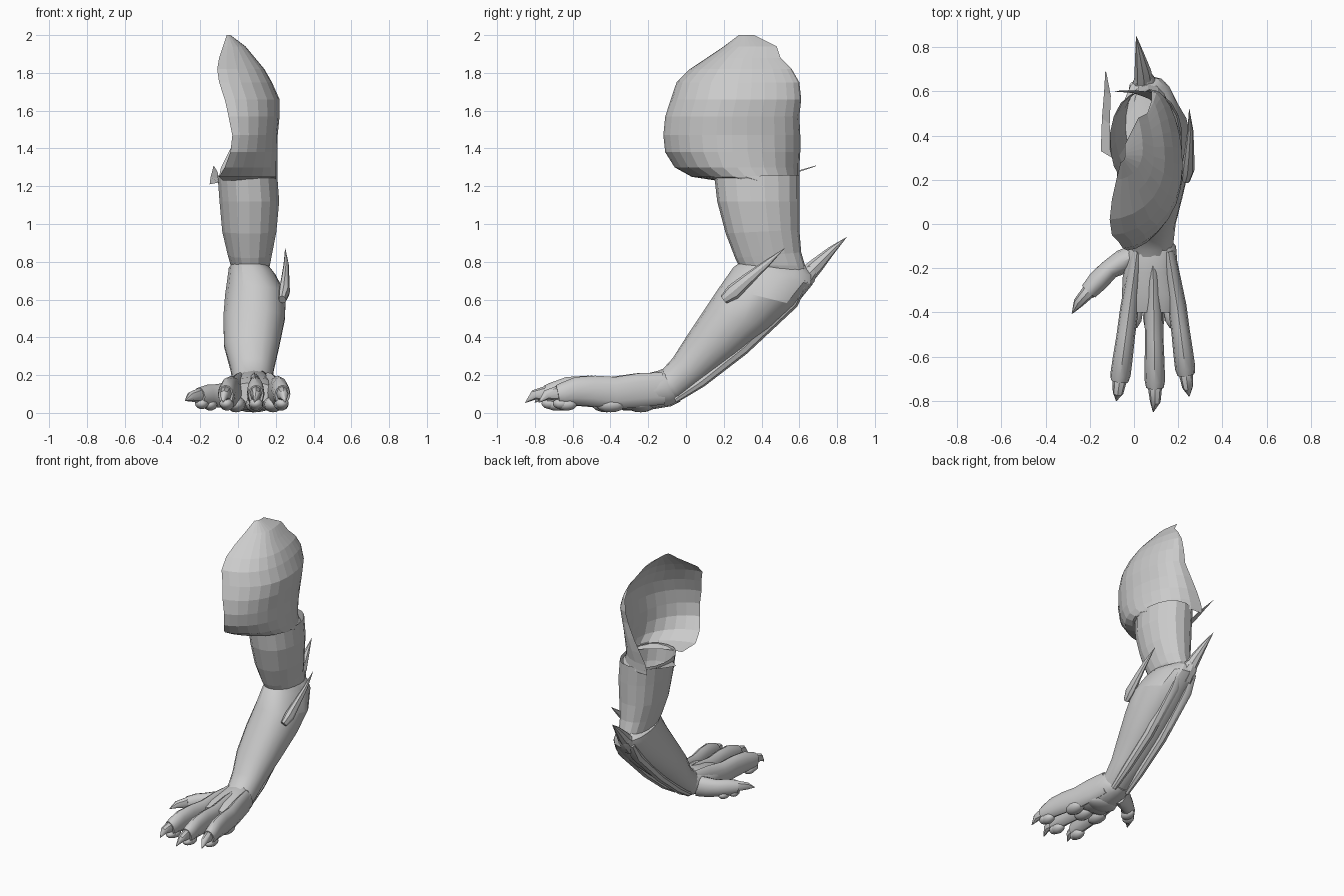
import bpy, bmesh, math
from mathutils import Vector

Z = Vector((0, 0, 1))


def make(name, rings, closed=True, smooth=None, caps=(True, True)):
    """Skin a list of point rings into one mesh object."""
    bm = bmesh.new()
    vs = [[bm.verts.new(p) for p in r] for r in rings]
    n = len(vs[0])
    for a, b in zip(vs, vs[1:]):
        for i in range(n if closed else n - 1):
            j = (i + 1) % n
            bm.faces.new((a[i], a[j], b[j], b[i]))
    if closed and caps[0]:
        bm.faces.new(vs[0][::-1])
    if closed and caps[1]:
        bm.faces.new(vs[-1])
    bmesh.ops.recalc_face_normals(bm, faces=bm.faces)
    me = bpy.data.meshes.new(name)
    bm.to_mesh(me)
    bm.free()
    ob = bpy.data.objects.new(name, me)
    bpy.context.collection.objects.link(ob)
    if smooth:
        bpy.ops.object.select_all(action='DESELECT')
        ob.select_set(True)
        bpy.context.view_layer.objects.active = ob
        bpy.ops.object.shade_smooth_by_angle(angle=math.radians(smooth))
    return ob


def limb(name, rows, n=16, smooth=None, caps=(True, True)):
    """Each row: front (y, z), back (y, z), x min, x max."""
    rings = []
    for fy, fz, by, bz, x0, x1 in rows:
        f, b = Vector((0, fy, fz)), Vector((0, by, bz))
        c, h = (f + b) / 2, (f - b) / 2
        ring = []
        for i in range(n):
            t = math.tau * i / n
            s = math.copysign(abs(math.sin(t)) ** 0.85, math.sin(t))
            p = c + h * math.cos(t)
            p.x = (x0 + x1) / 2 + (x1 - x0) / 2 * s
            ring.append(p)
        rings.append(ring)
    return make(name, rings, smooth=smooth, caps=caps)


def tube(name, pts, n=12, smooth=40):
    """Each point: x, y, z, half width, half height."""
    cs = [Vector(p[:3]) for p in pts]
    rings = []
    for k, p in enumerate(pts):
        t = (cs[min(k + 1, len(cs) - 1)] - cs[max(k - 1, 0)]).normalized()
        side = t.cross(Z).normalized()
        up = side.cross(t)
        rings.append([cs[k] + side * p[3] * math.cos(math.tau * i / n)
                      + up * p[4] * math.sin(math.tau * i / n) for i in range(n)])
    return make(name, rings, smooth=smooth)


def pad(name, loc, size):
    bpy.ops.mesh.primitive_uv_sphere_add(segments=12, ring_count=8, location=loc)
    ob = bpy.context.object
    ob.name = name
    ob.scale = size
    bpy.ops.object.shade_smooth()


# Open shoulder shell: z, y front, y back, x front edge, x back edge, x outer
shell = [
    (1.23, 0.16, 0.60, -0.08, -0.10, 0.21),
    (1.25, 0.03, 0.60, -0.10, -0.10, 0.21),
    (1.30, -0.06, 0.60, -0.07, -0.09, 0.21),
    (1.38, -0.11, 0.605, -0.04, -0.05, 0.21),
    (1.47, -0.12, 0.605, -0.03, 0.00, 0.21),
    (1.57, -0.11, 0.60, -0.05, 0.05, 0.22),
    (1.66, -0.08, 0.61, -0.07, 0.07, 0.22),
    (1.75, -0.05, 0.60, -0.10, 0.08, 0.18),
    (1.82, 0.02, 0.56, -0.11, 0.08, 0.14),
    (1.88, 0.11, 0.50, -0.10, 0.06, 0.09),
    (1.94, 0.20, 0.48, -0.08, 0.02, 0.04),
    (2.00, 0.28, 0.36, -0.06, -0.04, -0.04)]
rings = []
M = 14
for z, yf, yb, xf, xb, xo in shell:
    ring = []
    for i in range(M + 1):
        t = math.pi * i / M
        c, s = math.cos(t), max(math.sin(t), 0)
        xin = xf + (xb - xf) * i / M
        s = s ** (1.25 if c > 0 else 0.8)
        ring.append(((xin + (xo - xin) * s), (yf + yb) / 2 - (yb - yf) / 2 * c, z))
    rings.append(ring)
make("shoulder_shell", rings, closed=False)

# Thin torn flap on the inner rim of the armpit
make("armpit_flap", [[(-0.10, 0.30, 1.22), (-0.15, 0.33, 1.21)],
                     [(-0.11, 0.45, 1.24), (-0.145, 0.48, 1.25)],
                     [(-0.105, 0.58, 1.27), (-0.135, 0.60, 1.285)],
                     [(-0.125, 0.685, 1.305), (-0.13, 0.69, 1.31)]], closed=False)

# Upper arm
limb("upper_arm", [
    (0.15, 1.25, 0.60, 1.26, -0.11, 0.21),
    (0.165, 1.12, 0.60, 1.12, -0.10, 0.22),
    (0.21, 0.95, 0.60, 0.97, -0.085, 0.205),
    (0.26, 0.82, 0.61, 0.85, -0.055, 0.18),
    (0.28, 0.78, 0.63, 0.78, -0.04, 0.17),
    (0.36, 0.72, 0.65, 0.70, -0.02, 0.14)], n=18, caps=(False, True))

# Forearm
limb("forearm", [
    (0.42, 0.79, 0.63, 0.78, 0.00, 0.12),
    (0.29, 0.80, 0.67, 0.73, -0.05, 0.17),
    (0.25, 0.77, 0.67, 0.68, -0.055, 0.20),
    (0.18, 0.67, 0.58, 0.57, -0.07, 0.255),
    (0.10, 0.55, 0.45, 0.45, -0.08, 0.25),
    (0.00, 0.40, 0.28, 0.31, -0.075, 0.22),
    (-0.07, 0.29, 0.10, 0.17, -0.04, 0.19),
    (-0.12, 0.235, -0.03, 0.07, -0.025, 0.18),
    (-0.20, 0.20, -0.14, 0.04, -0.01, 0.17)], n=18, smooth=25)

# Tendons along the back of the forearm
for k, x in enumerate((0.01, 0.12)):
    tube(f"forearm_tendon_{k + 1}", [
        (x, 0.63, 0.70, 0.03, 0.02), (x, 0.56, 0.59, 0.04, 0.04),
        (x, 0.30, 0.34, 0.035, 0.035), (x + 0.01, 0.08, 0.165, 0.03, 0.03),
        (x + 0.01, -0.06, 0.07, 0.02, 0.02)], n=8)

# Bony spikes on elbow and outer forearm
tube("elbow_socket", [(0.05, 0.58, 0.66, 0.06, 0.06), (0.048, 0.64, 0.73, 0.055, 0.055),
                      (0.045, 0.67, 0.76, 0.04, 0.035)], n=10, smooth=30)
tube("elbow_spike", [(0.045, 0.62, 0.71, 0.045, 0.05), (0.04, 0.69, 0.78, 0.038, 0.04),
                     (0.025, 0.77, 0.86, 0.02, 0.022), (0.01, 0.85, 0.93, 0.001, 0.001)],
     n=8, smooth=30)
tube("side_spike", [(0.235, 0.20, 0.60, 0.02, 0.025), (0.245, 0.25, 0.64, 0.03, 0.042),
                    (0.25, 0.33, 0.71, 0.022, 0.032), (0.255, 0.42, 0.785, 0.014, 0.02),
                    (0.25, 0.52, 0.87, 0.001, 0.001)], n=8, smooth=30)

# Palm
limb("palm", [
    (-0.07, 0.22, -0.03, 0.06, 0.00, 0.15),
    (-0.12, 0.23, -0.08, 0.035, -0.025, 0.19),
    (-0.22, 0.205, -0.22, 0.012, -0.05, 0.20),
    (-0.32, 0.19, -0.33, 0.012, -0.055, 0.215),
    (-0.40, 0.16, -0.40, 0.05, -0.04, 0.20)], smooth=40)


# Fingers: each with a cuffed tip, curved claw and underside pads
def finger(name, path, tip):
    ob = tube(name, path)
    a, b = Vector(path[-2][:3]), Vector(path[-1][:3])
    d = Vector((b.x - a.x, b.y - a.y, 0)).normalized()
    reach = (Vector(tip) - b).length
    c = b - d * 0.03
    m = b + d * reach * 0.55
    tube(name + "_claw", [(c.x, c.y, b.z + 0.005, 0.028, 0.034),
                          (b.x, b.y, b.z + 0.008, 0.032, 0.04),
                          (m.x, m.y, b.z, 0.024, 0.026),
                          (*tip, 0.002, 0.002)], n=8)
    e = b - d * 0.02
    pad(name + "_tip_pad", (e.x, e.y, 0.05), (0.036, 0.045, 0.03))
    pad(name + "_mid_pad", (*(a - d * 0.02).xy, 0.045), (0.038, 0.055, 0.033))


def long_finger(name, x0, x1, x2, end, tip):
    pts = []
    for s, z, w, h in ((0, 0.13, 0.03, 0.085), (0.22, 0.12, 0.036, 0.09),
                       (0.45, 0.105, 0.042, 0.085), (0.65, 0.115, 0.042, 0.082),
                       (0.82, 0.115, 0.045, 0.075), (0.95, 0.10, 0.046, 0.06),
                       (1.0, 0.095, 0.04, 0.052)):
        x = x0 + (x1 - x0) * s / 0.5 if s < 0.5 else x1 + (x2 - x1) * (s - 0.5) / 0.5
        pts.append((x, -0.12 + (end + 0.12) * s, z, w, h))
    finger(name, pts, tip)


long_finger("inner_finger", 0.015, -0.025, -0.065, -0.71, (-0.08, -0.80, 0.055))
long_finger("middle_finger", 0.085, 0.09, 0.095, -0.74, (0.087, -0.85, 0.055))
long_finger("outer_finger", 0.155, 0.20, 0.235, -0.68, (0.25, -0.78, 0.055))
finger("thumb", [(0.01, -0.14, 0.10, 0.05, 0.075), (-0.05, -0.17, 0.095, 0.055, 0.07),
                 (-0.11, -0.205, 0.09, 0.045, 0.062), (-0.16, -0.255, 0.09, 0.048, 0.06),
                 (-0.205, -0.305, 0.085, 0.04, 0.05)], (-0.28, -0.405, 0.065))

# Palm pads
for k, (x, y) in enumerate(((-0.01, -0.40), (0.09, -0.42), (0.185, -0.40), (0.08, -0.24))):
    pad(f"palm_pad_{k + 1}", (x, y, 0.045), (0.05 if k < 3 else 0.11, 0.08, 0.042))
